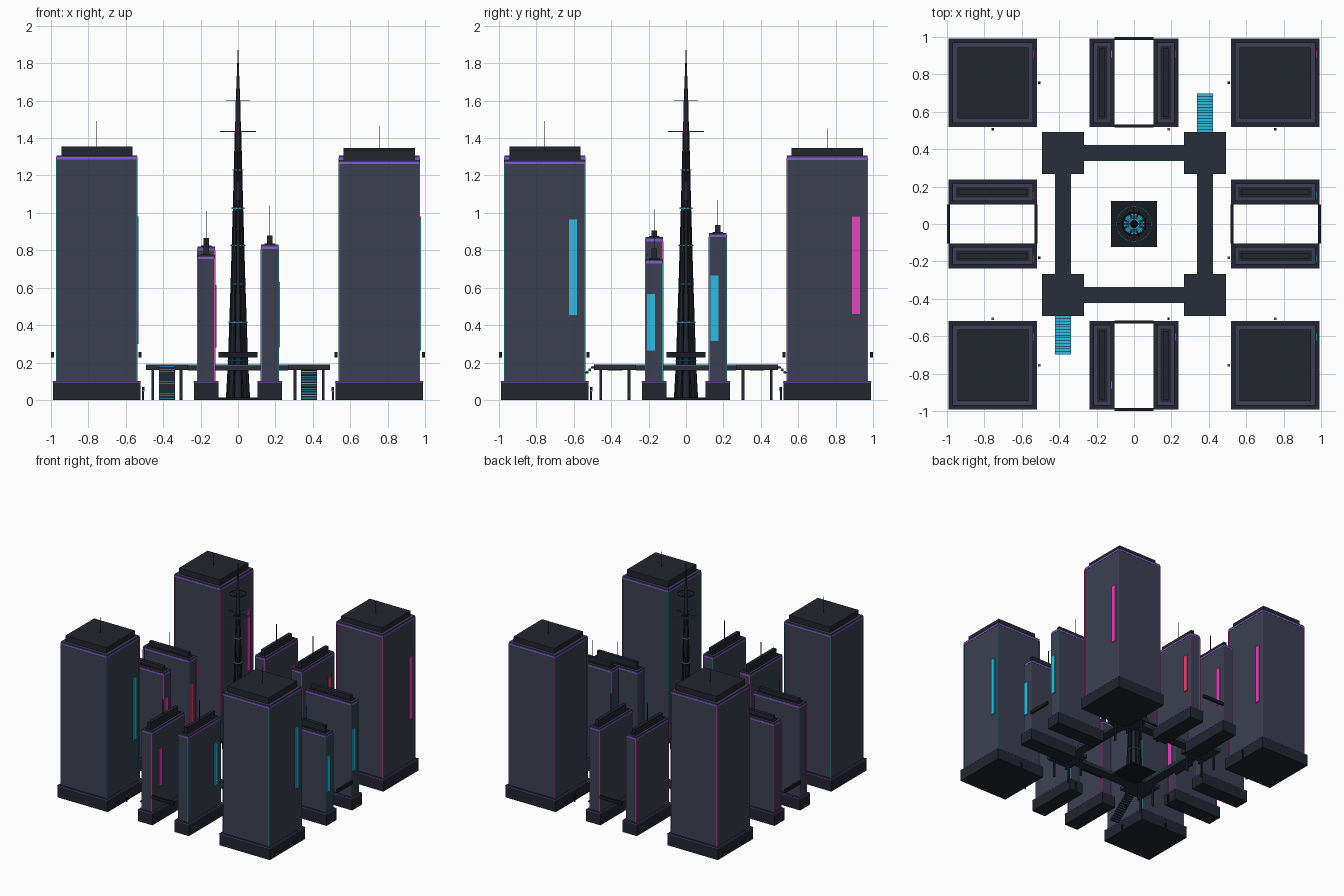
import bpy, bmesh, math
from mathutils import Vector

if "Cube" in bpy.data.objects:
    bpy.data.objects.remove(bpy.data.objects["Cube"])


def mat(name, r, g, b):
    m = bpy.data.materials.new(name)
    m.diffuse_color = (r, g, b, 1)
    m.use_nodes = True
    m.node_tree.nodes["Principled BSDF"].inputs["Base Color"].default_value = m.diffuse_color
    return m


DARK = mat("dark_metal", 0.017, 0.019, 0.03)
BODY = mat("facade", 0.047, 0.051, 0.085)
DECK = mat("deck", 0.022, 0.028, 0.04)
BLACK = mat("black_metal", 0.009, 0.011, 0.016)
CYAN = mat("cyan_glow", 0.03, 0.5, 0.75)
TEAL = mat("teal_glow", 0.02, 0.3, 0.36)
PINK = mat("pink_glow", 0.75, 0.06, 0.5)
RED = mat("red_glow", 0.8, 0.06, 0.15)
PURPLE = mat("purple_glow", 0.25, 0.1, 0.7)


def finish(name, bm, m):
    me = bpy.data.meshes.new(name)
    bm.to_mesh(me)
    bm.free()
    me.materials.append(m)
    ob = bpy.data.objects.new(name, me)
    bpy.context.collection.objects.link(ob)
    return ob


def boxes(name, m, spans):
    """One object from several boxes, each (x0, x1, y0, y1, z0, z1)."""
    bm = bmesh.new()
    for x0, x1, y0, y1, z0, z1 in spans:
        vs = bmesh.ops.create_cube(bm, size=1)["verts"]
        for v in vs:
            v.co = Vector(((x0 + x1) / 2 + v.co.x * (x1 - x0),
                           (y0 + y1) / 2 + v.co.y * (y1 - y0),
                           (z0 + z1) / 2 + v.co.z * (z1 - z0)))
    return finish(name, bm, m)


def slab(cx, cy, hx, hy, z0, z1):
    return (cx - hx, cx + hx, cy - hy, cy + hy, z0, z1)


def lathe(name, m, profile, n, caps=True):
    bm = bmesh.new()
    rings = [[bm.verts.new((r * math.cos(2 * math.pi * i / n), r * math.sin(2 * math.pi * i / n), z))
              for i in range(n)] for r, z in profile]
    for a, b in zip(rings, rings[1:]):
        for i in range(n):
            j = (i + 1) % n
            bm.faces.new((a[i], a[j], b[j], b[i]))
    if caps:
        bm.faces.new(rings[0][::-1])
        bm.faces.new(rings[-1])
    return finish(name, bm, m)


def hoop(name, m, r, w, z, h, n=24):
    return lathe(name, m, [(r - w, z), (r + w, z), (r + w, z + h), (r - w, z + h), (r - w, z)], n, False)


def building(name, cx, cy, hx, hy, top, roof, mast, glow, panel):
    # podium, body, crown, roof block and mast
    boxes(name + "_podium", DARK, [slab(cx, cy, hx, hy, 0, 0.1)])
    bx, by = hx - 0.02, hy - 0.02
    boxes(name + "_body", BODY, [slab(cx, cy, bx, by, 0.1, top)])
    small = min(hx, hy) < 0.1
    c, k = (0.018, 0.05) if small else (0.025, 0.025)
    boxes(name + "_crown", DARK, [slab(cx, cy, bx - c, by - c, top, top + 0.006),
                                  slab(cx, cy, bx - (0.032 if small else k),
                                       by - (0.032 if small else k), top, roof)])
    boxes(name + "_mast", BLACK, [slab(cx, cy, 0.002, 0.002, roof, mast)])
    # horizontal glowing bands
    boxes(name + "_bands", PURPLE, [slab(cx, cy, bx + 0.002, by + 0.002, top - 0.022, top - 0.01),
                                    slab(cx, cy, hx + 0.001, hy + 0.001, 0.094, 0.0995)])
    # glowing vertical corner strips
    boxes(name + "_corner_strips", glow,
          [slab(cx + sx * bx, cy + sy * by, 0.003, 0.003, 0.1, top - 0.022)
           for sx in (-1, 1) for sy in (-1, 1)])
    # sign panel on the right-hand face
    m, y, z0, z1 = panel
    boxes(name + "_panel", m, [(cx + bx, cx + bx + 0.008, y - 0.021, y + 0.021, z0, z1)])


C, H, W, S = 0.755, 0.235, 0.066, 0.17
# corner towers
building("tower_front_left", -C, -C, H, H, 1.308, 1.355, 1.49, TEAL, (CYAN, -0.605, 0.46, 0.98))
building("tower_front_right", C, -C, H, H, 1.283, 1.335, 1.465, TEAL, (CYAN, -0.605, 0.455, 0.965))
building("tower_back_right", C, C, H, H, 1.306, 1.348, 1.45, PINK, (PINK, 0.908, 0.46, 0.98))
building("tower_back_left", -C, C, H, H, 1.3, 1.348, 1.45, PINK, (PINK, 0.908, 0.46, 0.98))
# paired narrow blocks
building("block_front_left", -S, -C, W, H, 0.775, 0.83, 0.95, PINK, (PINK, -0.86, 0.28, 0.59))
building("block_front_right", S, -C, W, H, 0.83, 0.88, 1.04, TEAL, (CYAN, -0.605, 0.28, 0.63))
building("block_back_left", -S, C, W, H, 0.82, 0.865, 1.01, PINK, (PINK, 0.908, 0.28, 0.615))
building("block_back_right", S, C, W, H, 0.80, 0.85, 1.0, PINK, (RED, 0.908, 0.28, 0.61))
building("block_right_near", C, -S, H, W, 0.752, 0.81, 0.93, TEAL, (CYAN, -0.188, 0.265, 0.565))
building("block_right_far", C, S, H, W, 0.893, 0.935, 1.07, TEAL, (CYAN, 0.153, 0.315, 0.665))
building("block_left_near", -C, -S, H, W, 0.87, 0.905, 1.02, PINK, (PINK, -0.188, 0.3, 0.65))
building("block_left_far", -C, S, H, W, 0.85, 0.89, 1.01, PINK, (RED, 0.153, 0.3, 0.64))

# small skybridges between each pair
boxes("skybridges", BLACK,
      [slab(0, s * d, 0.104, 0.008, 0.228, 0.255) for s in (-1, 1) for d in (0.525, 0.992)] +
      [slab(s * d, 0, 0.008, 0.104, 0.228, 0.255) for s in (-1, 1) for d in (0.525, 0.992)])

# raised walkway ring with corner decks, edge trim and columns
P, Q = 0.38, 0.113
signs = [(sx, sy) for sx in (-1, 1) for sy in (-1, 1)]
boxes("corner_decks", DECK, [slab(sx * P, sy * P, Q, Q, 0.16, 0.19) for sx, sy in signs])
boxes("walkways", DECK, [slab(0, s * P, P - Q, 0.041, 0.157, 0.187) for s in (-1, 1)] +
      [slab(s * P, 0, 0.041, P - Q, 0.157, 0.187) for s in (-1, 1)])
boxes("walkway_trim", TEAL,
      [slab(0, s * P + e, P - Q, 0.0015, 0.183, 0.19) for s in (-1, 1) for e in (-0.041, 0.041)] +
      [slab(s * P + e, 0, 0.0015, P - Q, 0.183, 0.19) for s in (-1, 1) for e in (-0.041, 0.041)])
boxes("columns", DARK, [slab(sx * P + ex, sy * P + ey, 0.007, 0.007, 0, 0.16)
                        for sx, sy in signs for ex in (-0.075, 0.075) for ey in (-0.075, 0.075)])

# glowing stairs down from two decks
N = 14
treads, risers = [], []
for i in range(N):
    y0 = 0.493 + i * 0.0147
    z = 0.18 * (1 - i / N)
    for s in (-1, 1):
        ya, yb = sorted((s * y0, s * (y0 + 0.0125)))
        treads.append((s * P - 0.042, s * P + 0.042, ya, yb, z - 0.004, z))
        ya, yb = sorted((s * y0, s * (y0 + 0.0147)))
        risers.append((s * P - 0.042, s * P + 0.042, ya, yb, max(0, z - 0.013), z - 0.004))
boxes("stair_treads", CYAN, treads)
boxes("stair_risers", DARK, risers)

# central spire: plinth, tapering shaft, ribs and rings
boxes("spire_plinth", BLACK, [slab(0, 0, 0.122, 0.122, 0, 0.012)])
profile = [(0.056, 0.012), (0.046, 0.21), (0.04, 0.415), (0.034, 0.62), (0.029, 0.825),
           (0.024, 1.025), (0.02, 1.23), (0.016, 1.435), (0.012, 1.6), (0.006, 1.75), (0.001, 1.88)]
lathe("spire_shaft", DARK, profile, 12)
bm = bmesh.new()
for q in range(8):
    a = q * math.pi / 4 + math.pi / 8
    u, t = Vector((math.cos(a), math.sin(a), 0)), Vector((-math.sin(a), math.cos(a), 0)) * 0.004
    secs = []
    for r, z in profile[:8]:
        f = 0.012 * (1 - z / 1.6)
        base = Vector((0, 0, z))
        secs.append([bm.verts.new(base + u * rr + tt) for rr, tt in
                     ((r - 0.006, -t), (r + f, -t), (r + f, t), (r - 0.006, t))])
    for s0, s1 in zip(secs, secs[1:]):
        for i in range(4):
            j = (i + 1) % 4
            bm.faces.new((s0[i], s0[j], s1[j], s1[i]))
    bm.faces.new(secs[0][::-1])
    bm.faces.new(secs[-1])
finish("spire_ribs", bm, BLACK)
for i, (r, z) in enumerate(profile[1:7]):
    hoop(f"spire_ring_{i}", CYAN, r + 0.005, 0.005, z - 0.003, 0.006)
hoop("spire_halo", TEAL, 0.093, 0.003, 1.432, 0.007, 32)
hoop("spire_upper_halo", BLACK, 0.063, 0.002, 1.598, 0.004, 32)
boxes("halo_spokes", BLACK, [slab(0, 0, 0.092, 0.0015, 1.434, 1.437), slab(0, 0, 0.0015, 0.092, 1.434, 1.437),
                             slab(0, 0, 0.062, 0.0012, 1.599, 1.601), slab(0, 0, 0.0012, 0.062, 1.599, 1.601)])

# street posts facing the plaza
K = 0.507
spots = [(sx * C, sy * K) for sx, sy in signs] + [(sx * K, sy * C) for sx, sy in signs] + \
        [(0.185, K), (0.185, -K), (K, -0.18), (-K, -0.18)]
boxes("street_posts", BLACK, [slab(x, y, 0.005, 0.005, 0, 0.045) for x, y in spots])
boxes("street_post_heads", PURPLE, [slab(x, y, 0.007, 0.007, 0.045, 0.055) for x, y in spots[::2]])
boxes("street_post_caps", BLACK, [slab(x, y, 0.006, 0.006, 0.045, 0.068) for x, y in spots[1::2]])
